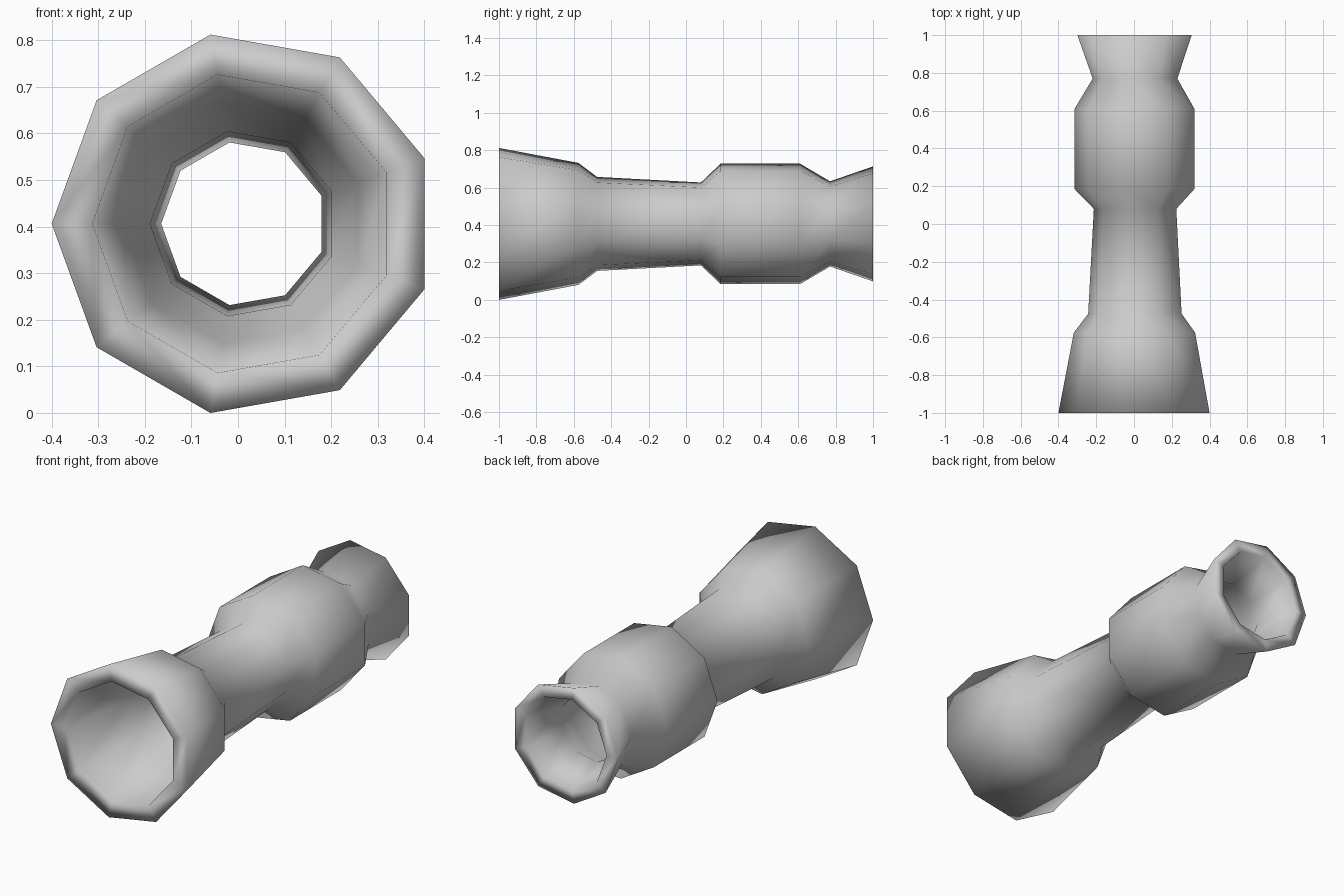
import bpy, bmesh
from math import sin, cos, pi

if "Cube" in bpy.data.objects:
    bpy.data.objects.remove(bpy.data.objects["Cube"])

SIDES = 9
CX, CZ = 0.0124, 0.406      # tube axis runs along y
BORE = 0.788                # inner wall is a scaled copy of the outer wall

# (y, radius) along the outer wall, front to back
outer = [(-1, 0.4124), (-0.575, 0.331), (-0.475, 0.255), (0.08, 0.225),
         (0.185, 0.327), (0.61, 0.327), (0.77, 0.231), (1, 0.312)]

# closed section: outer wall to the back, inner wall to the front
section = outer + [(y, r * BORE) for y, r in reversed(outer)]

bm = bmesh.new()
rings = []
for y, r in section:
    angles = [pi + 2 * pi * i / SIDES for i in range(SIDES)]
    rings.append([bm.verts.new((CX + r * cos(a), y, CZ + r * sin(a)))
                  for a in angles])

# skin neighbouring rings, including the two end rims
for k, a in enumerate(rings):
    b = rings[(k + 1) % len(rings)]
    for i in range(SIDES):
        j = (i + 1) % SIDES
        bm.faces.new((a[i], a[j], b[j], b[i]))
bmesh.ops.recalc_face_normals(bm, faces=bm.faces)
for f in bm.faces:
    f.smooth = True

mesh = bpy.data.meshes.new("hollow_tube")
bm.to_mesh(mesh)
bm.free()
tube = bpy.data.objects.new("hollow_tube", mesh)
bpy.context.collection.objects.link(tube)
